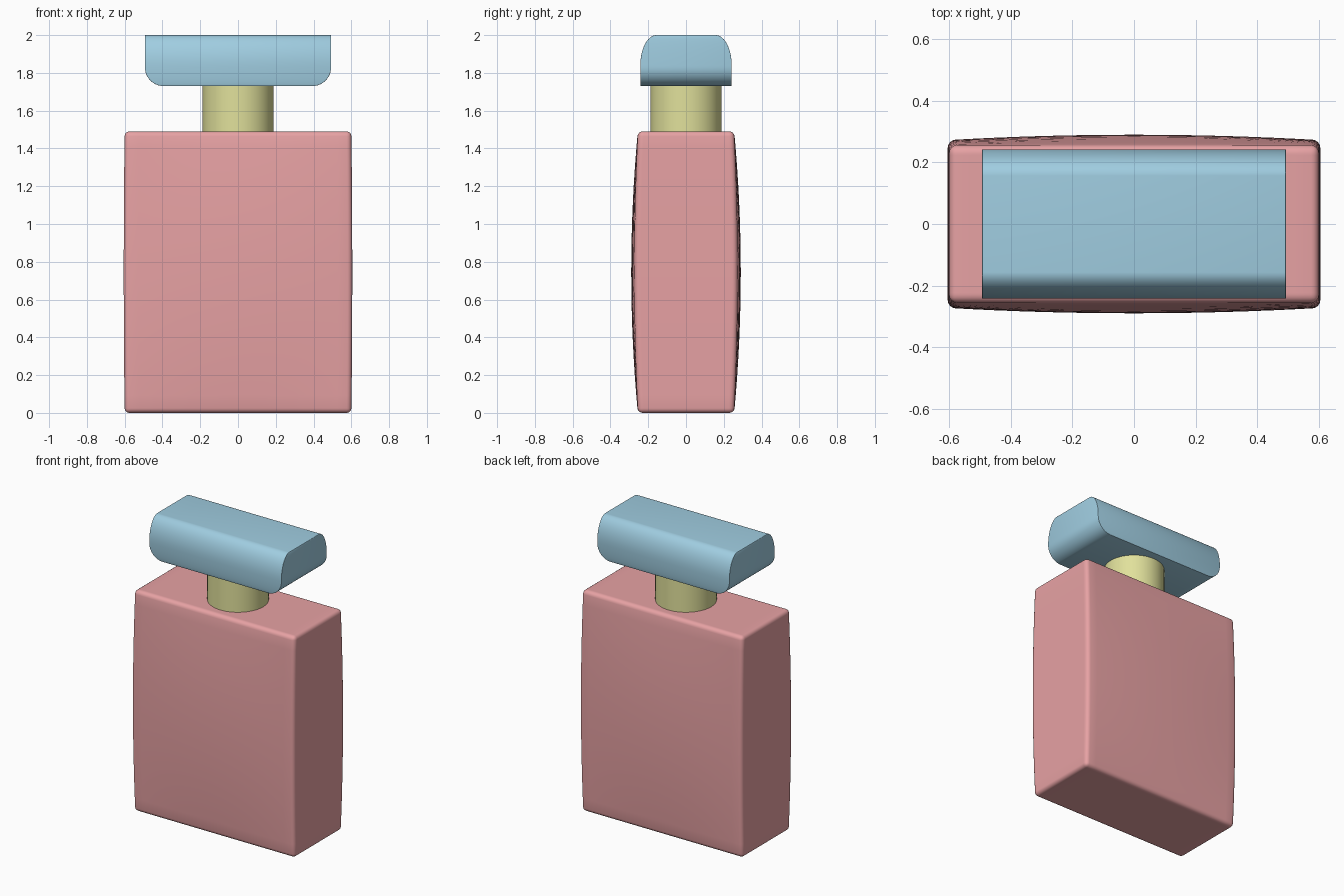
import bpy, bmesh, math

if "Cube" in bpy.data.objects:
    bpy.data.objects.remove(bpy.data.objects["Cube"])


def finish(name, bm, color, bevel=0.0, segments=4):
    """Turn a bmesh into a coloured, smooth-shaded object with rounded edges."""
    bmesh.ops.recalc_face_normals(bm, faces=bm.faces)
    mesh = bpy.data.meshes.new(name)
    bm.to_mesh(mesh)
    bm.free()
    obj = bpy.data.objects.new(name, mesh)
    bpy.context.collection.objects.link(obj)
    mat = bpy.data.materials.new(name + "_color")
    mat.diffuse_color = (*color, 1)
    mat.use_nodes = True
    mat.node_tree.nodes["Principled BSDF"].inputs["Base Color"].default_value = mat.diffuse_color
    mesh.materials.append(mat)
    bpy.ops.object.select_all(action='DESELECT')
    obj.select_set(True)
    bpy.context.view_layer.objects.active = obj
    if bevel:
        mod = obj.modifiers.new("rounded_edges", 'BEVEL')
        mod.width = bevel
        mod.segments = segments
        mod.limit_method = 'ANGLE'
        mod.angle_limit = math.radians(50)
        bpy.ops.object.modifier_apply(modifier=mod.name)
    bpy.ops.object.shade_smooth_by_angle(angle=math.radians(35))
    return obj


# Bottle body: a block whose broad faces bulge gently
HEIGHT = 1.49
bm = bmesh.new()
bmesh.ops.create_cube(bm, size=2)
bmesh.ops.subdivide_edges(bm, edges=bm.edges[:], cuts=15, use_grid_fill=True)
for v in bm.verts:
    x, y, z = v.co
    swell = 1 - z * z
    v.co = (x * (0.6 + 0.005 * swell),
            y * (0.255 + 0.035 * swell * (1 - 0.5 * x * x)),
            (z + 1) * HEIGHT / 2)
finish("bottle_body", bm, (0.8, 0.36, 0.37), 0.025)

# Neck: plain cylinder between body and cap
bm = bmesh.new()
bmesh.ops.create_cone(bm, cap_ends=True, segments=64, radius1=0.188,
                      radius2=0.188, depth=0.25)
bmesh.ops.translate(bm, verts=bm.verts, vec=(0, 0, 1.61))
finish("neck", bm, (0.75, 0.75, 0.33))

# Cap: stacked rectangles, ends rounded below and long sides rounded above
STEPS = 12
levels = []
for i in range(STEPS + 1):
    a = math.pi / 2 * i / STEPS
    levels.append((0.393 + 0.1 * math.sin(a), 0.242, 1.83 - 0.1 * math.cos(a)))
for i in range(STEPS + 1):
    a = math.pi / 2 * i / STEPS
    levels.append((0.493, 0.157 + 0.085 * math.cos(a), 1.84 + 0.16 * math.sin(a)))
bm = bmesh.new()
rings = [[bm.verts.new((sx * hx, sy * hy, z))
          for sx, sy in ((-1, -1), (1, -1), (1, 1), (-1, 1))]
         for hx, hy, z in levels]
for low, high in zip(rings, rings[1:]):
    for k in range(4):
        n = (k + 1) % 4
        bm.faces.new((low[k], low[n], high[n], high[k]))
bm.faces.new(rings[0][::-1])
bm.faces.new(rings[-1])
finish("cap", bm, (0.35, 0.61, 0.75), 0.01, 3)
